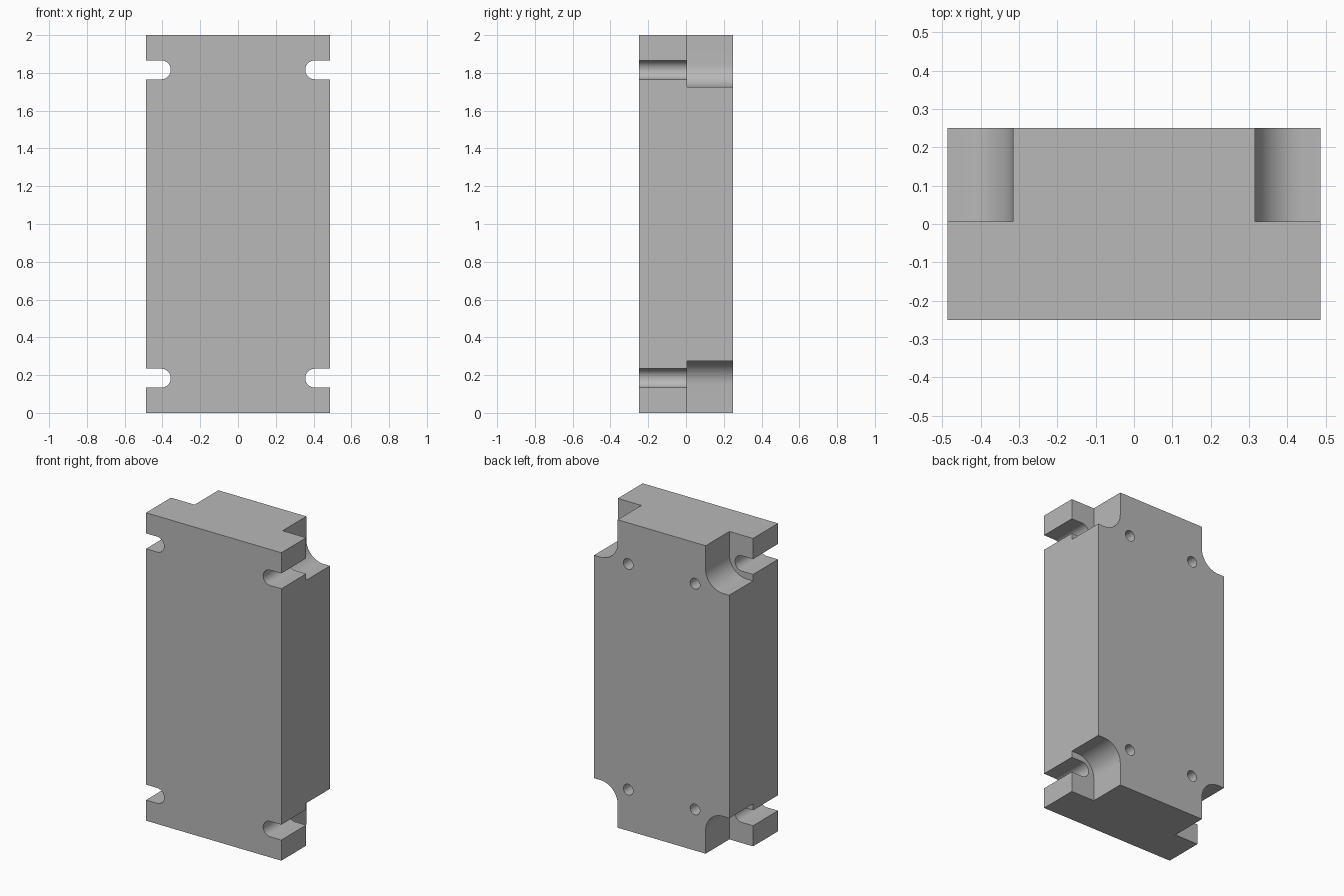
import bpy
import bmesh
from math import cos, sin, pi
from mathutils import Vector

cube = bpy.data.objects.get("Cube")
if cube:
    bpy.data.objects.remove(cube, do_unlink=True)

HALF_X, HALF_Y, HEIGHT = 0.486, 0.25, 2.0
STEP_Y = 0.006      # depth where the slots meet the corner pockets
MID_Z = HEIGHT / 2

grey = bpy.data.materials.new("plain grey")
grey.use_nodes = True
colour = (0.48, 0.48, 0.48, 1)
grey.diffuse_color = colour
grey.node_tree.nodes["Principled BSDF"].inputs["Base Color"].default_value = colour


def arc(cx, cz, r, start, end, steps):
    """Points on an arc in the xz plane."""
    return [(cx + r * cos(start + (end - start) * i / steps),
             cz + r * sin(start + (end - start) * i / steps))
            for i in range(steps + 1)]


def prism(name, profile, y0, y1, signs=((1, 1),)):
    """Extrude an xz profile along y, once for each mirrored corner."""
    bm = bmesh.new()
    for sx, sz in signs:
        verts = [bm.verts.new((sx * x, y0, MID_Z + sz * z)) for x, z in profile]
        face = bm.faces.new(verts)
        new = bmesh.ops.extrude_face_region(bm, geom=[face])["geom"]
        moved = [v for v in new if isinstance(v, bmesh.types.BMVert)]
        bmesh.ops.translate(bm, verts=moved, vec=Vector((0, y1 - y0, 0)))
    bmesh.ops.recalc_face_normals(bm, faces=bm.faces)
    mesh = bpy.data.meshes.new(name)
    bm.to_mesh(mesh)
    bm.free()
    mesh.materials.append(grey)
    ob = bpy.data.objects.new(name, mesh)
    bpy.context.collection.objects.link(ob)
    return ob


corners = [(sx, sz) for sx in (1, -1) for sz in (1, -1)]
OUT = 0.1           # cutter overshoot beyond the block

# Main block
body = prism("body", [(-HALF_X, -MID_Z), (HALF_X, -MID_Z),
                      (HALF_X, MID_Z), (-HALF_X, MID_Z)], -HALF_Y, HALF_Y)

# Rear corner pockets with a rounded inner corner
px, pz, pr = 0.316, 0.724, 0.125
pocket = arc(px + pr, pz + pr, pr, pi, 1.5 * pi, 16)
pocket += [(HALF_X + OUT, pz), (HALF_X + OUT, MID_Z + OUT), (px, MID_Z + OUT)]
pockets = prism("corner_pocket_cutter", pocket, STEP_Y, HALF_Y + OUT, corners)

# Open-sided mounting slots with round ends
sx, sz, sr = 0.406, 0.816, 0.05
slot = arc(sx, sz, sr, 0.5 * pi, 1.5 * pi, 20)
slot += [(HALF_X + OUT, sz - sr), (HALF_X + OUT, sz + sr)]
slots = prism("slot_cutter", slot, -HALF_Y - OUT, STEP_Y + 0.05, corners)

# Blind holes in the back face
hole = arc(0.24, 0.733, 0.035, 0, 2 * pi, 24)[:-1]
holes = prism("back_hole_cutter", hole, HALF_Y - 0.2, HALF_Y + OUT, corners)

bpy.ops.object.select_all(action="DESELECT")
body.select_set(True)
bpy.context.view_layer.objects.active = body
for cutter in (pockets, slots, holes):
    mod = body.modifiers.new(cutter.name, "BOOLEAN")
    mod.operation = "DIFFERENCE"
    mod.solver = "EXACT"
    mod.object = cutter
    bpy.ops.object.modifier_apply(modifier=mod.name)
    bpy.data.objects.remove(cutter, do_unlink=True)

bpy.ops.object.shade_smooth_by_angle(angle=pi / 6)
